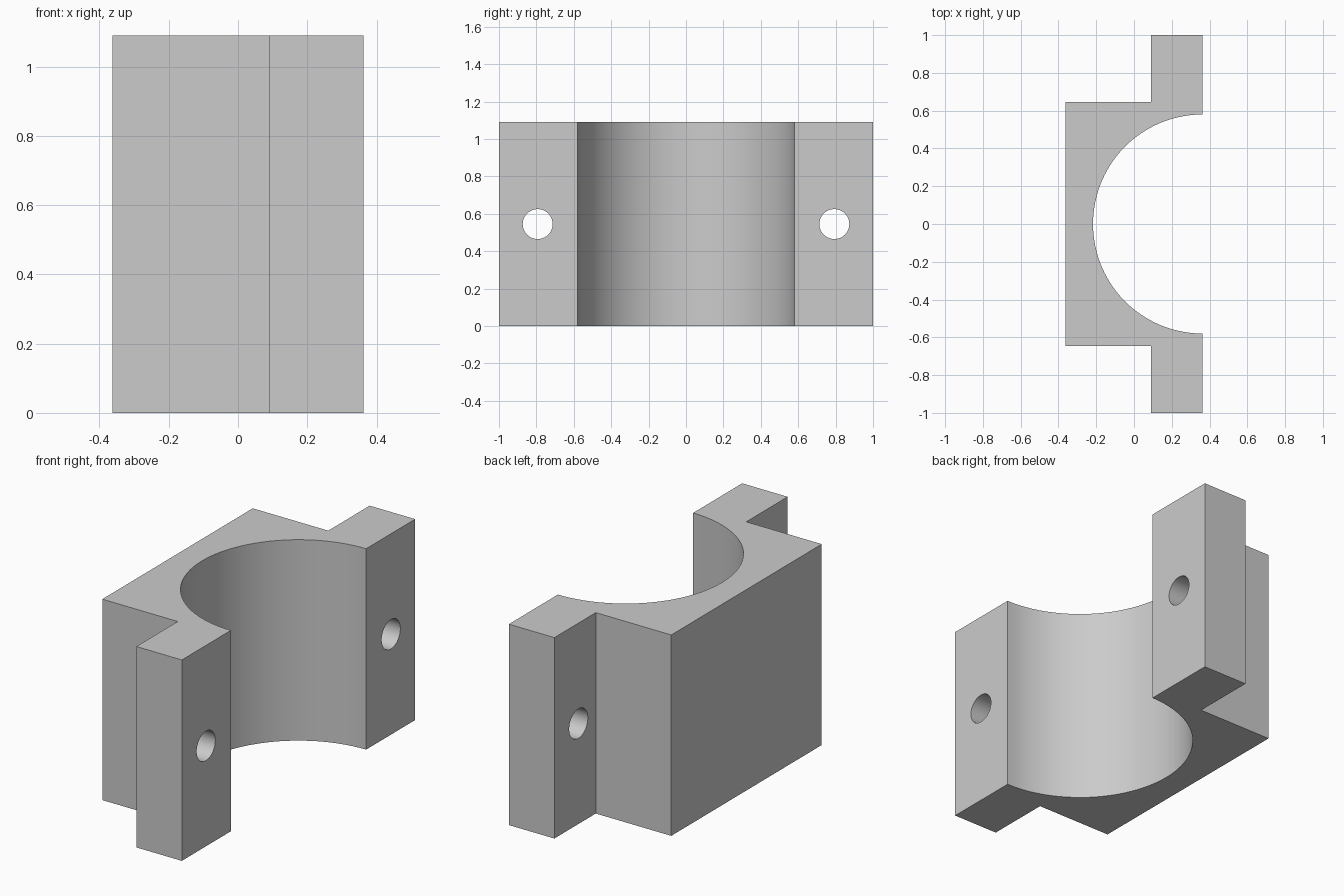
import bpy, bmesh
from math import pi, sin, cos, radians

cube = bpy.data.objects.get("Cube")
if cube:
    bpy.data.objects.remove(cube, do_unlink=True)

HEIGHT = 1.09
HALF_X = 0.363      # half depth of the whole clamp
FLANGE_X = 0.09     # back face of the bolt flanges
BLOCK_Y = 0.645     # half width of the main block
BORE = 0.58         # bore radius, centred on the open face
HOLE_Y, HOLE_R = 0.793, 0.08
SEGMENTS = 48

grey = bpy.data.materials.new("light grey")
grey.use_nodes = True
colour = (0.6, 0.6, 0.6, 1)
grey.diffuse_color = colour
grey.node_tree.nodes["Principled BSDF"].inputs["Base Color"].default_value = colour

# Clamp half: stepped outline with a half-round bore, extruded upwards
outer = [(HALF_X, -1), (HALF_X, -BORE)]
arc = [(HALF_X - BORE * sin(pi * i / SEGMENTS), -BORE * cos(pi * i / SEGMENTS))
       for i in range(1, SEGMENTS)]
back = [(HALF_X, BORE), (HALF_X, 1), (FLANGE_X, 1), (FLANGE_X, BLOCK_Y),
        (-HALF_X, BLOCK_Y), (-HALF_X, -BLOCK_Y), (FLANGE_X, -BLOCK_Y), (FLANGE_X, -1)]

bm = bmesh.new()
base = bm.faces.new([bm.verts.new((x, y, 0)) for x, y in outer + arc + back])
top = bmesh.ops.extrude_face_region(bm, geom=[base])["geom"]
bmesh.ops.translate(bm, vec=(0, 0, HEIGHT),
                    verts=[v for v in top if isinstance(v, bmesh.types.BMVert)])
bmesh.ops.recalc_face_normals(bm, faces=bm.faces)
mesh = bpy.data.meshes.new("clamp_half")
bm.to_mesh(mesh)
bm.free()
mesh.materials.append(grey)
clamp = bpy.data.objects.new("clamp_half", mesh)
bpy.context.collection.objects.link(clamp)

# Bolt holes through both flanges
for side, name in ((-1, "right_hole_cutter"), (1, "left_hole_cutter")):
    bpy.ops.mesh.primitive_cylinder_add(
        vertices=SEGMENTS, radius=HOLE_R, depth=0.6, rotation=(0, pi / 2, 0),
        location=((FLANGE_X + HALF_X) / 2, side * HOLE_Y, HEIGHT / 2))
    cutter = bpy.context.object
    cutter.name = name
    cutter.hide_render = True
    cutter.data.materials.append(grey)
    bpy.ops.object.select_all(action='DESELECT')
    bpy.context.view_layer.objects.active = clamp
    clamp.select_set(True)
    cut = clamp.modifiers.new("bolt_hole", 'BOOLEAN')
    cut.operation = 'DIFFERENCE'
    cut.solver = 'EXACT'
    cut.object = cutter
    bpy.ops.object.modifier_apply(modifier=cut.name)
    bpy.data.objects.remove(cutter, do_unlink=True)

# Smooth bore and holes, sharp block edges
bpy.ops.object.shade_smooth_by_angle(angle=radians(30))
